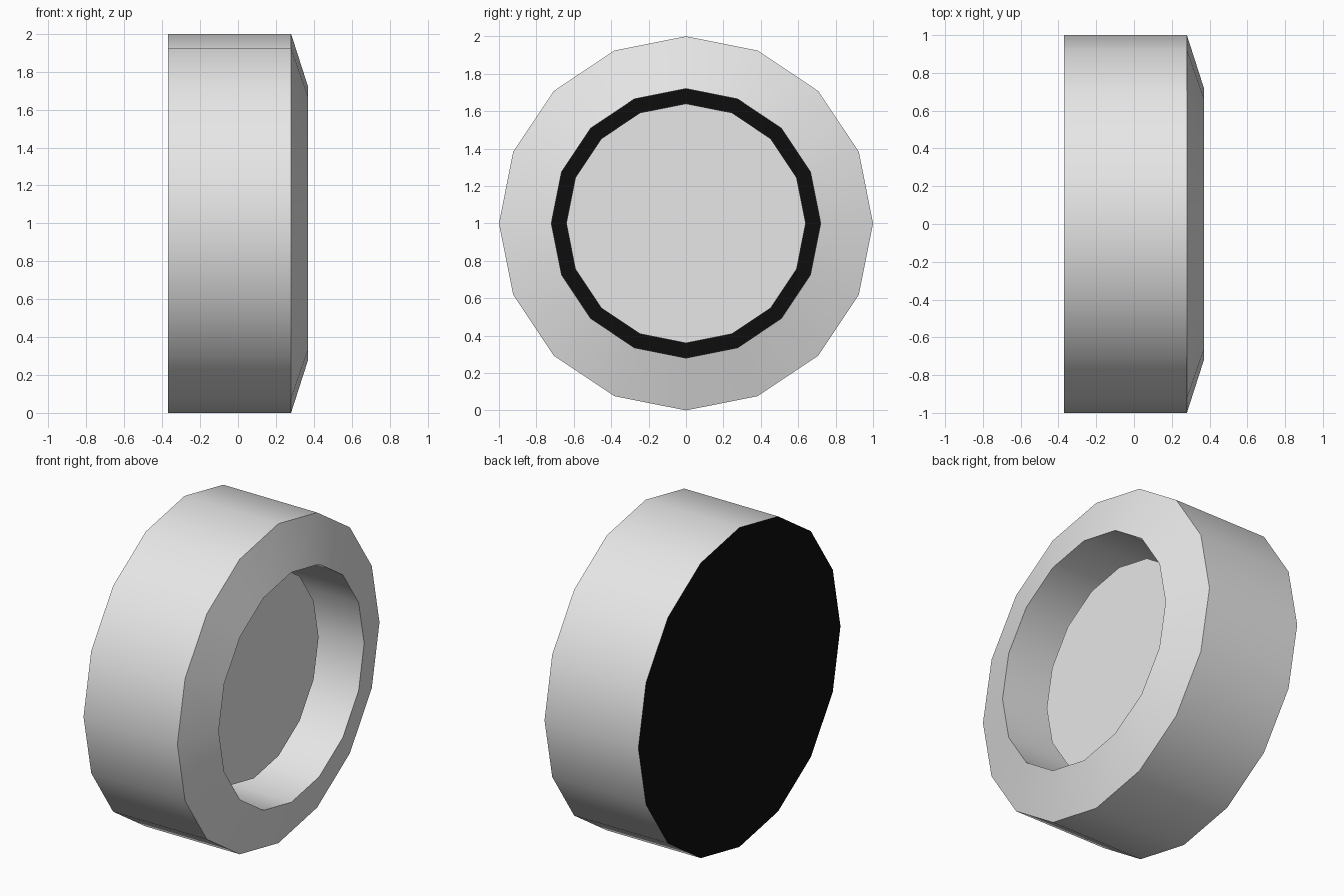
import bpy
import bmesh
import math

SIDES = 16
BACK = -0.37

cube = bpy.data.objects.get("Cube")
if cube:
    bpy.data.objects.remove(cube, do_unlink=True)


def material(name, rgb):
    m = bpy.data.materials.new(name)
    m.use_nodes = True
    m.diffuse_color = (*rgb, 1)
    m.node_tree.nodes["Principled BSDF"].inputs["Base Color"].default_value = (*rgb, 1)
    return m


grey = material("light_grey", (0.8, 0.8, 0.8))
black = material("black", (0.004, 0.004, 0.004))


def ring(bm, x, r):
    """Polygon of vertices around the x axis, one vertex at the top."""
    return [bm.verts.new((x, r * math.cos(a), 1 + r * math.sin(a)))
            for a in (2 * math.pi * i / SIDES for i in range(SIDES))]


def finish(bm, name, mat):
    mesh = bpy.data.meshes.new(name)
    bm.to_mesh(mesh)
    bm.free()
    mesh.materials.append(mat)
    obj = bpy.data.objects.new(name, mesh)
    bpy.context.collection.objects.link(obj)
    return obj


def disc(name, x, r, mat, facing):
    bm = bmesh.new()
    verts = ring(bm, x, r)
    bm.faces.new(verts if facing > 0 else verts[::-1])
    return finish(bm, name, mat)


# Wheel body: outer tread, sloped rim and straight inner wall
bm = bmesh.new()
rings = [ring(bm, x, r) for x, r in
         ((BACK, 1.0), (0.28, 1.0), (0.37, 0.72), (BACK, 0.72))]
for a, b in zip(rings, rings[1:]):
    for i in range(SIDES):
        j = (i + 1) % SIDES
        bm.faces.new((a[i], a[j], b[j], b[i]))
body = finish(bm, "wheel_body", grey)
bpy.ops.object.select_all(action='DESELECT')
body.select_set(True)
bpy.context.view_layer.objects.active = body
bpy.ops.object.shade_smooth_by_angle(angle=math.radians(30))

# Black plate closing the back, seen through the gap around the hub
disc("back_plate", BACK, 1.0, black, -1)

# Recessed hub disc, slightly smaller than the opening
disc("hub_disc", 0.11, 0.64, grey, 1)
